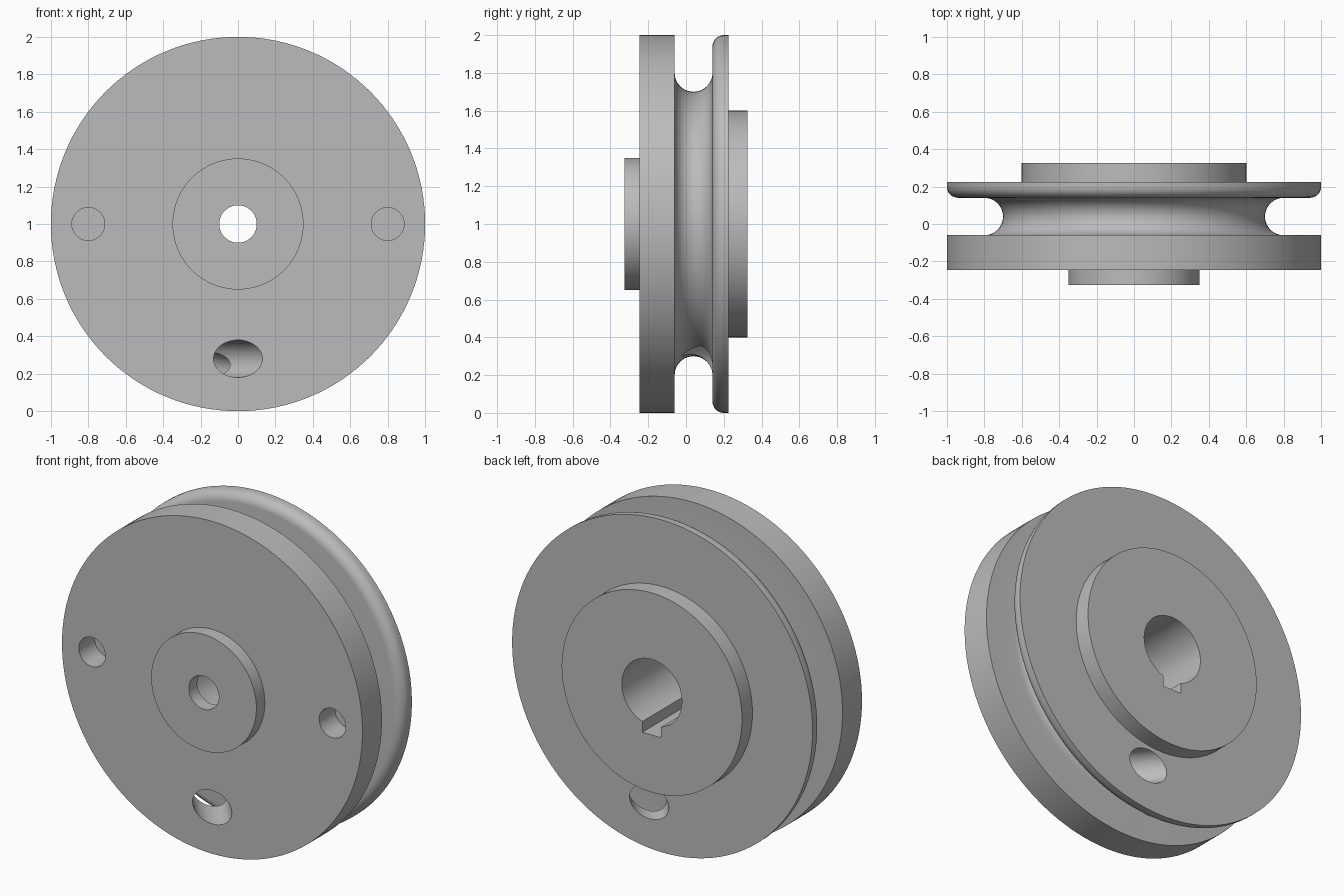
import bpy, bmesh, math
from mathutils import Matrix, Vector

cube = bpy.data.objects.get("Cube")
if cube:
    bpy.data.objects.remove(cube, do_unlink=True)

CENTRE = Vector((0, 0, 1))
FRONT, WALL_A, WALL_B, BACK = -0.245, -0.06, 0.14, 0.225
GROOVE_Y = (WALL_A + WALL_B) / 2

grey = bpy.data.materials.new("machined grey")
grey.use_nodes = True
colour = (0.5, 0.5, 0.5, 1)
grey.diffuse_color = colour
grey.node_tree.nodes["Principled BSDF"].inputs["Base Color"].default_value = colour


def make_object(name, bm):
    mesh = bpy.data.meshes.new(name)
    bm.to_mesh(mesh)
    bm.free()
    mesh.materials.append(grey)
    obj = bpy.data.objects.new(name, mesh)
    bpy.context.collection.objects.link(obj)
    return obj


def arc(r, y, radius, start, end, steps):
    """Points (radius, y) along an arc, angles in degrees."""
    angles = [math.radians(start + (end - start) * i / steps) for i in range(steps + 1)]
    return [(r + radius * math.cos(a), y + radius * math.sin(a)) for a in angles]


# Wheel profile: front boss, thick disc, rope groove, rounded flange, back boss, stepped bore
fillet = 0.06
profile = [(0.1, -0.325), (0.35, -0.325), (0.35, FRONT), (1, FRONT), (1, WALL_A)]
profile += arc(0.8, GROOVE_Y, 0.1, 270, 90, 20)
profile += arc(1 - fillet, WALL_B + fillet, fillet, -90, 0, 8)
profile += [(1, BACK), (0.6, BACK), (0.6, 0.325), (0.2, 0.325), (0.2, FRONT), (0.1, FRONT)]

bm = bmesh.new()
verts = [bm.verts.new((r, y, 1)) for r, y in profile]
edges = [bm.edges.new((v, verts[i - 1])) for i, v in enumerate(verts)]
bmesh.ops.spin(bm, geom=verts + edges, cent=CENTRE, axis=(0, 1, 0),
               angle=math.tau, steps=128, use_merge=True)
bmesh.ops.remove_doubles(bm, verts=bm.verts, dist=0.0001)
bmesh.ops.recalc_face_normals(bm, faces=bm.faces)
pulley = make_object("pulley_wheel", bm)


def drill(name, start, end, radius):
    """Cylinder cutter running from start to end."""
    start, end = Vector(start), Vector(end)
    axis = end - start
    place = Matrix.Translation((start + end) / 2) @ axis.to_track_quat("Z", "Y").to_matrix().to_4x4()
    bm = bmesh.new()
    bmesh.ops.create_cone(bm, cap_ends=True, segments=48, radius1=radius, radius2=radius,
                          depth=axis.length, matrix=place)
    return make_object(name, bm)


cutters = []
# Blind pin holes in the front face
for side, x in (("left", 0.8), ("right", -0.8)):
    cutters.append(drill(side + "_pin_hole", (x, -0.4, 1), (x, FRONT + 0.15, 1), 0.088))

# Slanted rope holes, one from each face into the groove
slope = 0.84
for name, x, face_y in (("front_rope_hole", 0, FRONT), ("back_rope_hole", 0.087, BACK)):
    outside = face_y + math.copysign(0.3, face_y)
    ends = [(x - slope * (y - face_y), y, 0.28) for y in (outside, GROOVE_Y)]
    cutters.append(drill(name, ends[0], ends[1], 0.1))

# Keyway below the wide bore
bm = bmesh.new()
size = Vector((0.125, 0.4 - FRONT, 0.155))
bmesh.ops.create_cube(bm, size=1, matrix=Matrix.Translation((0, (0.4 + FRONT) / 2, 0.8225))
                      @ Matrix.Diagonal(size).to_4x4())
cutters.append(make_object("keyway", bm))

# Cut every hole, then discard the cutters
bpy.ops.object.select_all(action="DESELECT")
bpy.context.view_layer.objects.active = pulley
pulley.select_set(True)
for cutter in cutters:
    cutter.hide_render = True
    mod = pulley.modifiers.new(cutter.name, "BOOLEAN")
    mod.operation = "DIFFERENCE"
    mod.solver = "EXACT"
    mod.object = cutter
    bpy.ops.object.modifier_apply(modifier=mod.name)
    bpy.data.objects.remove(cutter, do_unlink=True)

bpy.ops.object.shade_smooth_by_angle(angle=math.radians(30))
